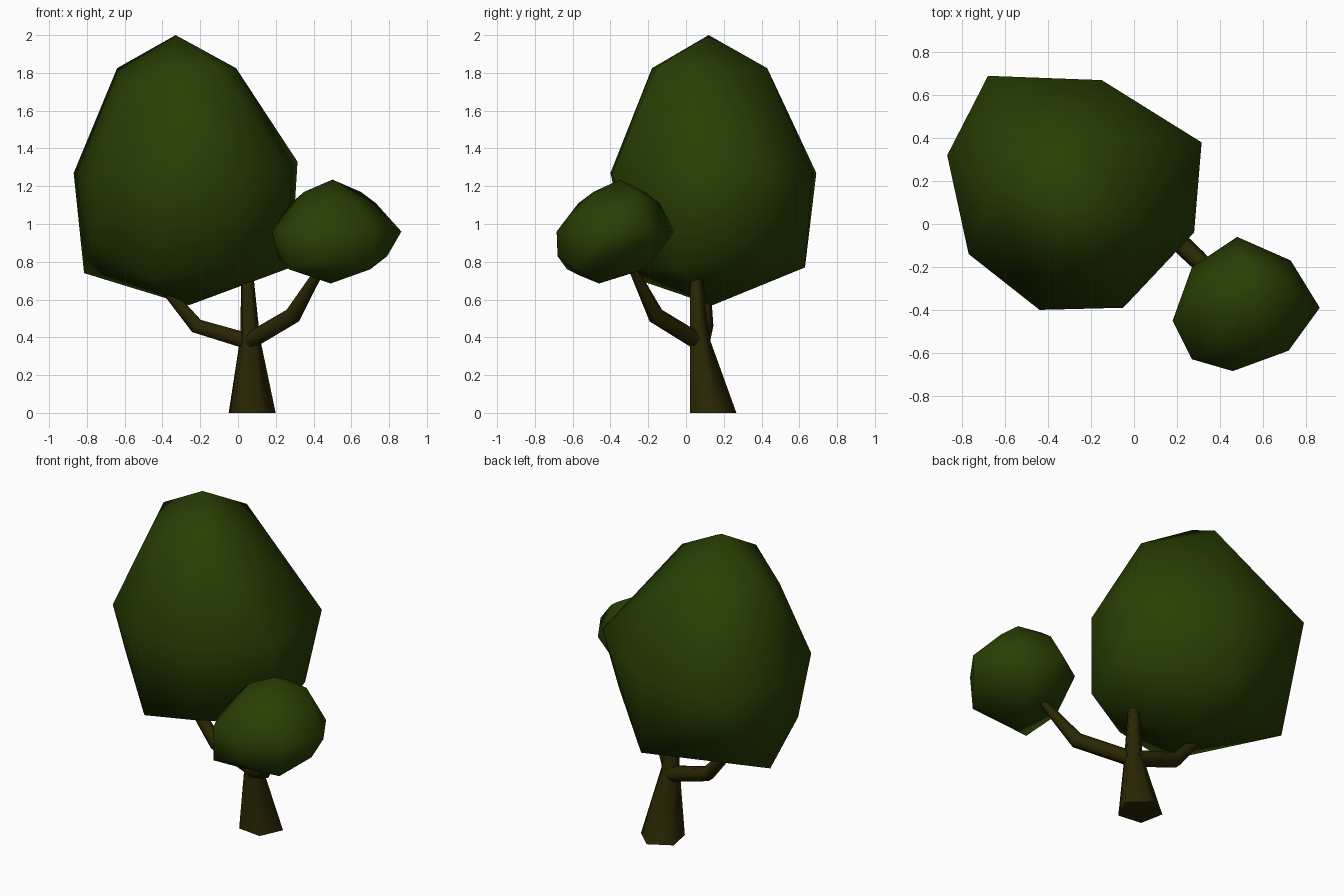
import bpy, bmesh
from math import cos, sin, tau
from mathutils import Vector

cube = bpy.data.objects.get("Cube")
if cube:
    bpy.data.objects.remove(cube, do_unlink=True)


def make_material(name, rgb):
    mat = bpy.data.materials.new(name)
    mat.use_nodes = True
    color = (*rgb, 1)
    mat.diffuse_color = color
    shader = mat.node_tree.nodes["Principled BSDF"]
    shader.inputs["Base Color"].default_value = color
    shader.inputs["Roughness"].default_value = 0.9
    return mat


leaf_green = make_material("leaf green", (.021, .048, .001))
bark_brown = make_material("bark brown", (.023, .020, .001))


def finish(name, bm, material):
    bmesh.ops.recalc_face_normals(bm, faces=bm.faces[:])
    mesh = bpy.data.meshes.new(name)
    bm.to_mesh(mesh)
    bm.free()
    mesh.materials.append(material)
    obj = bpy.data.objects.new(name, mesh)
    bpy.context.collection.objects.link(obj)
    return obj


def canopy(name, layers):
    """Faceted crown: the convex hull around stacked rings of points."""
    bm = bmesh.new()
    for z, ring in layers:
        for x, y in ring:
            bm.verts.new((x, y, z))
    hull = bmesh.ops.convex_hull(bm, input=bm.verts[:])
    inside = [g for g in hull["geom_interior"] if isinstance(g, bmesh.types.BMVert)]
    bmesh.ops.delete(bm, geom=inside, context="VERTS")
    for face in bm.faces:
        face.smooth = True
    return finish(name, bm, leaf_green)


def limb(name, path, sides, upright=False):
    """Tapered tube along (position, radius) points, with flat end caps."""
    bm = bmesh.new()
    points = [Vector(p) for p, r in path]
    rings = []
    for i, (p, radius) in enumerate(path):
        ahead = points[min(i + 1, len(points) - 1)]
        behind = points[max(i - 1, 0)]
        up = Vector((0, 0, 1))
        along = up if upright else (ahead - behind).normalized()
        across = Vector((.12, .99, 0)) if upright else along.cross(up).normalized()
        other = along.cross(across)
        rings.append([bm.verts.new(points[i] + radius * (
            cos(tau * k / sides) * across + sin(tau * k / sides) * other))
            for k in range(sides)])
    for low, high in zip(rings, rings[1:]):
        for k in range(sides):
            n = (k + 1) % sides
            side = bm.faces.new((low[k], low[n], high[n], high[k]))
            side.smooth = True
    bm.faces.new(rings[0][::-1])
    bm.faces.new(rings[-1])
    return finish(name, bm, bark_brown)


# Trunk and its two side branches
limb("trunk", [((.070, .136, 0), .132), ((.062, .068, .4), .055),
               ((.045, .05, .8), .03)], 5, upright=True)
limb("left_branch", [((.06, .06, .38), .045), ((.29, -.16, .515), .045),
                     ((.46, -.30, .80), .02)], 6)
limb("right_branch", [((.05, .08, .38), .048), ((-.22, .10, .46), .045),
                      ((-.42, .10, .70), .028)], 6)

# Large crown
canopy("large_canopy", [
    (2, [(-.33, .12)]),
    (1.825, [(-.64, .18), (-.36, -.18), (-.1, -.16), (-.01, .05), (-.24, .43)]),
    (1.69, [(-.55, .4), (-.6, -.07)]),
    (1.33, [(.315, .38)]),
    (1.27, [(-.87, .32), (-.68, .69), (-.15, .67),
            (.28, -.04), (-.05, -.39), (-.44, -.4), (-.77, -.14)]),
    (.92, [(.29, .25), (-.77, -.01)]),
    (.77, [(.28, -.04), (-.13, .63), (-.12, -.27)]),
    (.74, [(-.815, .33)]),
    (.71, [(-.46, -.27)]),
    (.57, [(-.26, .14)]),
])

# Small crown on the left branch
canopy("small_canopy", [
    (1.235, [(.5, -.35)]),
    (1.17, [(.35, -.38), (.65, -.25), (.5, -.22), (.48, -.49)]),
    (1.11, [(.28, -.33), (.73, -.3), (.5, -.14), (.4, -.57), (.63, -.54)]),
    (.96, [(.48, -.06), (.73, -.17), (.865, -.39), (.72, -.59),
           (.46, -.685), (.27, -.63), (.18, -.45), (.27, -.2)]),
    (.83, [(.46, -.68), (.79, -.4), (.21, -.44)]),
    (.76, [(.27, -.63), (.7, -.59), (.6, -.22), (.38, -.24)]),
    (.73, [(.4, -.57)]),
    (.685, [(.49, -.46)]),
])
